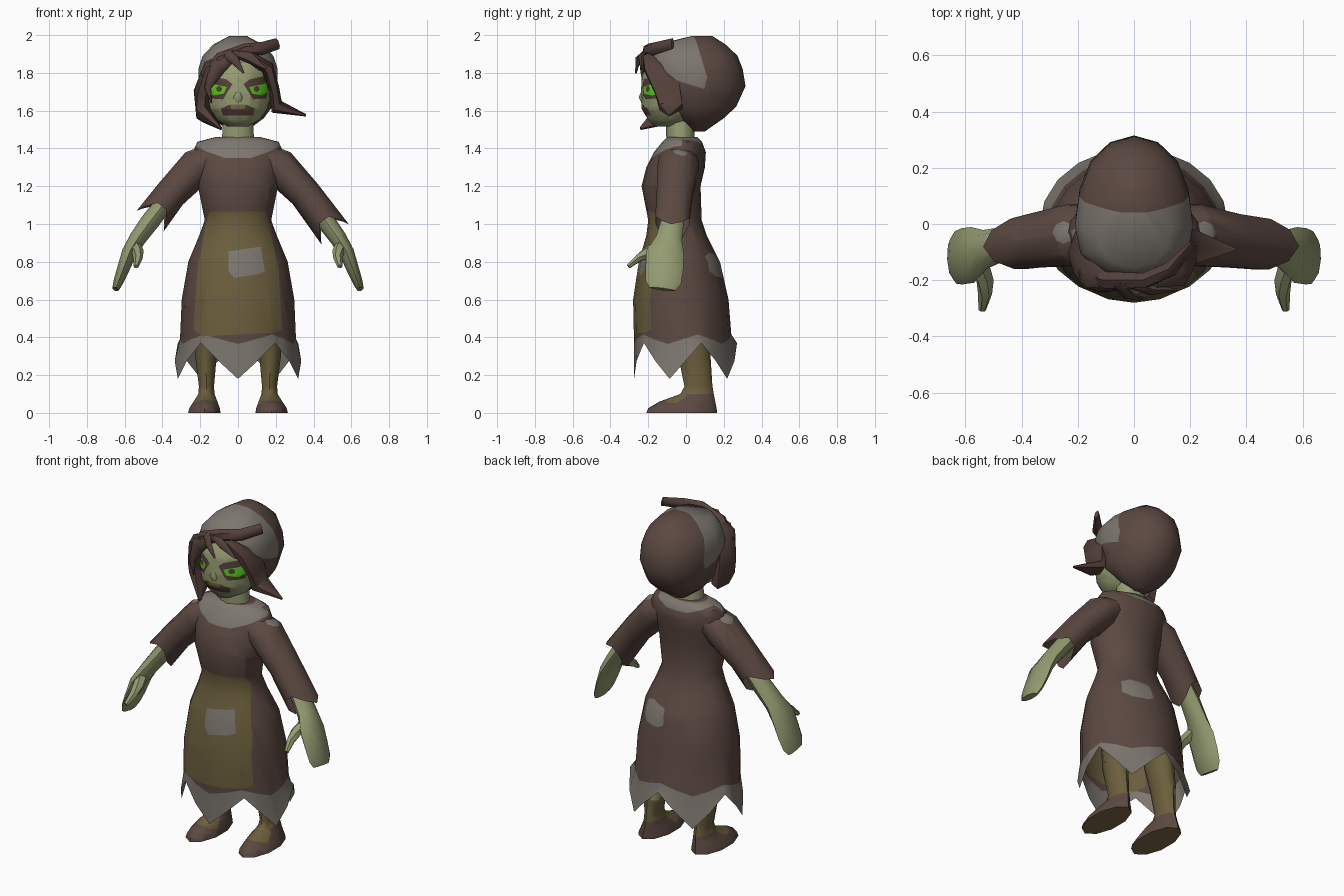
import bpy, bmesh
from math import sin, cos, pi, radians
from mathutils import Vector

if "Cube" in bpy.data.objects:
    bpy.data.objects.remove(bpy.data.objects["Cube"])

PALETTE = [("brown_cloth", (.107, .066, .054)), ("skin_green", (.30, .33, .165)),
           ("olive_cloth", (.150, .114, .046)), ("grey_patch", (.205, .183, .158)),
           ("dark_brown_hair", (.088, .050, .042)), ("eye_green", (.10, .60, .012)),
           ("teeth_tan", (.21, .15, .06))]
BROWN, SKIN, OLIVE, GREY, HAIR, EYE, TAN = range(len(PALETTE))
mats = []
for name, rgb in PALETTE:
    m = bpy.data.materials.new(name)
    m.use_nodes = True
    m.diffuse_color = (*rgb, 1)
    bsdf = m.node_tree.nodes["Principled BSDF"]
    bsdf.inputs["Base Color"].default_value = (*rgb, 1)
    bsdf.inputs["Roughness"].default_value = .9
    mats.append(m)
made = []


def oval(z, front, back, half, n, cx=0, box=0):
    """Horizontal ring from the front; z may vary by index, box widens the front."""
    mid, r = (front + back) / 2, (back - front) / 2
    height = z if callable(z) else lambda k: z
    ring = []
    for k in range(n):
        t = 2 * pi * k / n
        wide = half * (1 + box * max(cos(t), 0))
        ring.append(Vector((cx + wide * sin(t), mid - r * cos(t), height(k))))
    return ring


def loft(rings, mat, caps=(True, True)):
    bm = bmesh.new()
    rows = [[bm.verts.new(p) for p in ring] for ring in rings]
    for a, b in zip(rows, rows[1:]):
        for k in range(len(a)):
            j = (k + 1) % len(a)
            bm.faces.new((a[k], a[j], b[j], b[k]))
    for row, wanted in zip((rows[0], rows[-1]), caps):
        if wanted:
            bm.faces.new(row)
    bmesh.ops.recalc_face_normals(bm, faces=bm.faces)
    for f in bm.faces:
        f.material_index = mat
    return bm


def tube(path, mat, n=8, jag=0, caps=(True, True)):
    """Loft along points (x, y, z, width, depth); jag makes a ragged end."""
    pts = [Vector(p[:3]) for p in path]
    rings = []
    for i, p in enumerate(path):
        t = (pts[min(i + 1, len(pts) - 1)] - pts[max(i - 1, 0)]).normalized()
        u = t.cross(Vector((0, 1, 0))).normalized()
        v = u.cross(t)
        ragged = jag if i == len(path) - 1 else 0
        rings.append([pts[i] + u * p[3] * cos(2 * pi * k / n) + v * p[4] * sin(2 * pi * k / n)
                      + t * ragged * cos(4 * pi * k / n) for k in range(n)])
    return loft(rings, mat, caps)


def paint(bm, pts, mat, axes=(0, 2), where=lambda f: True):
    """Cut a convex outline into the surface and colour its inside."""
    bm.normal_update()
    live = [f for f in bm.faces if where(f)]
    mid = sum((Vector(p) for p in pts), Vector((0, 0))) / len(pts)
    for p, q in zip(pts, pts[1:] + pts[:1]):
        side = Vector((q[1] - p[1], p[0] - q[0])).normalized()
        if side.dot(mid - Vector(p)) < 0:
            side = -side
        co, no = Vector((0, 0, 0)), Vector((0, 0, 0))
        for a, axis in enumerate(axes):
            co[axis], no[axis] = p[a], side[a]
        geom = set(live)
        for f in live:
            geom.update(f.edges, f.verts)
        cut = bmesh.ops.bisect_plane(bm, geom=list(geom), dist=1e-5, plane_co=co, plane_no=no)
        live = [f for f in cut["geom"] if isinstance(f, bmesh.types.BMFace)
                and (f.calc_center_median() - co).dot(no) > 0]
    for f in live:
        f.material_index = mat


def finish(bm, name):
    mesh = bpy.data.meshes.new(name)
    bm.to_mesh(mesh)
    bm.free()
    for m in mats:
        mesh.materials.append(m)
    ob = bpy.data.objects.new(name, mesh)
    bpy.context.collection.objects.link(ob)
    made.append(ob)


def flip(pts, s):
    return [(s * p[0], *p[1:]) for p in pts]


def disc(x, y, r):
    return [(x + r * cos(k * pi / 4), y + r * sin(k * pi / 4)) for k in range(8)]


front = lambda f: f.normal.y < 0
rear = lambda f: f.normal.y > 0
upper = lambda f: f.normal.z > .1

# Dress with a five-pointed ragged hem
notch = [0, .5, 1, .5]
rings = [oval(lambda k: .18 + .19 * notch[k % 4], -.275, .27, .335, 20),
         oval(lambda k: .365 + .05 * notch[k % 4], -.275, .24, .307, 20)]
for row in [(.6, -.28, .225, .298), (.8, -.25, .18, .263), (.94, -.21, .11, .205),
            (1.02, -.2, .083, .176), (1.2, -.235, .077, .212), (1.3, -.21, .1, .225),
            (1.38, -.17, .105, .24), (1.435, -.125, .085, .215), (1.46, -.1, .06, .12)]:
    rings.append(oval(*row, 20))
dress = loft(rings, BROWN, (False, True))
for f in dress.faces:
    if all(v.co.z < .43 for v in f.verts):
        f.material_index = GREY
apron = [(-.15, 1.065), (.15, 1.065), (.165, 1), (.215, .75), (.232, .44),
         (.19, .425), (-.19, .405), (-.236, .44), (-.215, .75), (-.17, 1)]
paint(dress, apron, OLIVE, where=front)
paint(dress, [(-.05, .855), (.12, .88), (.142, .75), (.11, .735), (-.02, .715), (-.05, .75)],
      GREY, where=front)
collar = [(-.27, 1.44), (-.17, 1.385), (-.07, 1.35), (.07, 1.35), (.17, 1.385), (.27, 1.44), (0, 1.7)]
paint(dress, collar, GREY, where=front)
paint(dress, [(x, z + .06) for x, z in collar], GREY, where=rear)
paint(dress, [(.02, .74), (.06, .72), (.15, .72), (.19, .75), (.18, .83), (.13, .85), (.03, .83)],
      GREY, where=rear)
finish(dress, "dress")

# Arms, legs and feet
for s, side in ((1, "left"), (-1, "right")):
    end = (.485, -.075, .985) if s > 0 else (.435, -.075, 1.055)
    sleeve = tube(flip([(.12, -.04, 1.36, .075, .1), (.215, -.04, 1.305, .098, .115),
                        (.355, -.06, 1.16, .085, .1), (*end, .09, .095)], s),
                  BROWN, 10, .05, (True, False))
    paint(sleeve, disc(s * .25, -.03, .04), GREY, (0, 1), upper)
    finish(sleeve, side + "_sleeve")

    finish(tube(flip([(.36, -.06, 1.15, .045, .055), (.46, -.07, 1.02, .05, .06),
                      (.53, -.09, .925, .045, .07), (.575, -.11, .85, .04, .1),
                      (.612, -.115, .75, .032, .1), (.635, -.12, .69, .026, .094),
                      (.648, -.125, .655, .018, .07)], s),
                SKIN), side + "_forearm_and_hand")
    finish(tube(flip([(.55, -.13, .89, .035, .035), (.53, -.2, .85, .032, .032),
                      (.53, -.25, .82, .025, .022), (.54, -.305, .775, .014, .012)], s),
                SKIN, 6), side + "_thumb")

    leg = loft([oval(z, a, b, w, 10, s * cx) for z, a, b, w, cx in
                [(0, -.21, .165, .09, .178), (.025, -.2, .162, .085, .177),
                 (.06, -.14, .155, .066, .172), (.1, -.03, .147, .045, .167),
                 (.14, -.008, .14, .042, .167), (.3, -.04, .13, .06, .17),
                 (.5, -.07, .12, .08, .15)]], OLIVE)
    for f in leg.faces:
        if f.calc_center_median().z < .12:
            f.material_index = TAN if abs(f.normal.z) > .99 else BROWN
    paint(leg, [(s * .17 + x, y) for x, y in disc(0, -.05, .07)], OLIVE, (0, 1), upper)
    paint(leg, disc(.125 if s > 0 else -.2, .25, .03), SKIN, where=rear)
    finish(leg, side + "_leg_and_shoe")

# Neck and head
finish(loft([oval(1.4, -.1, .05, .1, 10), oval(1.47, -.105, .045, .088, 10),
             oval(1.6, -.11, .05, .08, 10)], SKIN), "neck")
head = loft([oval(*row, 16) for row in
             [(1.515, -.165, -.04, .05), (1.55, -.2, .03, .115), (1.61, -.235, .08, .155),
              (1.69, -.24, .1, .172), (1.79, -.232, .1, .17), (1.87, -.185, .1, .14),
              (1.92, -.11, .08, .08)]], SKIN)
for s in (-1, 1):
    paint(head, flip([(.03, 1.74), (.06, 1.765), (.15, 1.785), (.168, 1.74), (.15, 1.665), (.08, 1.66)], s),
          HAIR, where=front)
    paint(head, flip([(.06, 1.725), (.15, 1.745), (.158, 1.70), (.13, 1.68), (.075, 1.69)], s),
          EYE, where=front)
    paint(head, disc(s * .1, 1.715, .016), HAIR, where=front)
paint(head, [(-.09, 1.61), (-.05, 1.63), (.05, 1.63), (.09, 1.61), (.08, 1.575), (-.08, 1.575)],
      HAIR, where=front)
paint(head, [(-.04, 1.632), (.04, 1.632), (.035, 1.605), (-.035, 1.605)], TAN, where=front)
finish(head, "head")
finish(tube([(0, -.225, 1.71, .012, .01), (0, -.235, 1.67, .025, .018), (0, -.228, 1.645, .018, .01)],
            SKIN, 6), "nose")

# Head scarf, wide around the face, with a broad grey band
scarf = loft([oval(*row, 14, 0, .35) for row in
              [(1.49, .03, .1, .04), (1.56, -.05, .2, .13), (1.62, -.12, .265, .172),
               (1.73, -.17, .315, .198), (1.82, -.2, .3, .2), (1.89, -.19, .273, .178),
               (1.95, -.155, .21, .125), (1.995, .03, .14, .045)]], BROWN)
paint(scarf, [(-.3, 2.05), (.03, 2.05), (.06, 1.95), (.12, 1.81), (.095, 1.705),
              (.02, 1.695), (-.08, 1.77), (-.3, 1.84)], GREY, (1, 2))
finish(scarf, "head_scarf")

# Locks of hair
locks = {
    "right_side_lock": [(-.05, -.205, 1.88, .03, .03), (-.14, -.18, 1.83, .045, .06),
                        (-.19, -.1, 1.7, .045, .09), (-.18, -.1, 1.58, .045, .08),
                        (-.09, -.24, 1.505, .008, .008)],
    "left_side_lock": [(.07, -.2, 1.88, .03, .03), (.155, -.18, 1.83, .035, .05),
                       (.19, -.1, 1.72, .028, .08), (.205, -.08, 1.62, .04, .07),
                       (.36, -.09, 1.575, .006, .006)],
    "top_sweep": [(-.18, -.17, 1.78, .025, .03), (-.09, -.2, 1.87, .04, .035),
                  (.04, -.2, 1.92, .036, .03), (.13, -.16, 1.93, .034, .03),
                  (.21, -.07, 1.955, .03, .012)],
    "fringe_left": [(-.03, -.205, 1.91, .02, .02), (.06, -.235, 1.88, .03, .02),
                    (.15, -.235, 1.82, .006, .006)],
    "fringe_middle": [(-.06, -.21, 1.9, .03, .02), (-.02, -.255, 1.87, .025, .015),
                      (.03, -.265, 1.8, .005, .005)],
    "fringe_right": [(-.02, -.21, 1.89, .02, .02), (-.11, -.225, 1.83, .045, .02),
                     (-.16, -.21, 1.72, .018, .02), (-.14, -.225, 1.64, .004, .004)],
}
for name, path in locks.items():
    finish(tube(path, HAIR, 6), name)

# Smooth shading with sharp creases kept
bpy.ops.object.select_all(action="DESELECT")
for ob in made:
    ob.select_set(True)
bpy.context.view_layer.objects.active = made[0]
bpy.ops.object.shade_smooth_by_angle(angle=radians(50))
